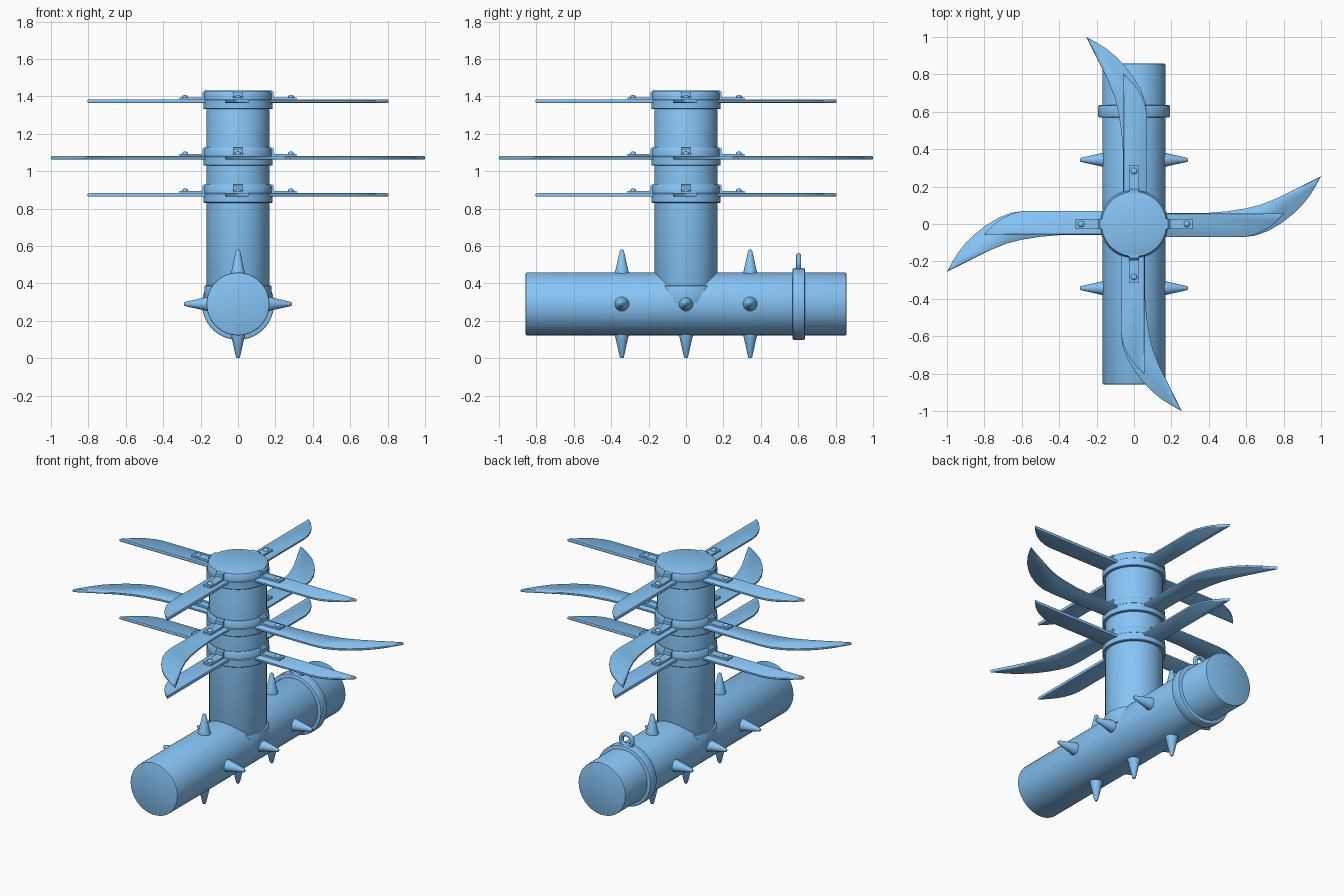
import bpy, bmesh, math
from math import pi
from mathutils import Matrix

if "Cube" in bpy.data.objects:
    bpy.data.objects.remove(bpy.data.objects["Cube"])

AXIS_Z = 0.290   # height of the horizontal tube axis
R = 0.168        # tube radius

# Blue finish shared by every part
blue = bpy.data.materials.new("blue_finish")
blue.diffuse_color = (0.24, 0.56, 0.93, 1)
blue.use_nodes = True
blue.node_tree.nodes["Principled BSDF"].inputs["Base Color"].default_value = blue.diffuse_color


def finish(name, bm, mat=Matrix(), angle=35):
    bmesh.ops.transform(bm, matrix=mat, verts=bm.verts)
    bmesh.ops.recalc_face_normals(bm, faces=bm.faces)
    me = bpy.data.meshes.new(name)
    bm.to_mesh(me)
    bm.free()
    me.materials.append(blue)
    ob = bpy.data.objects.new(name, me)
    bpy.context.collection.objects.link(ob)
    bpy.ops.object.select_all(action='DESELECT')
    ob.select_set(True)
    bpy.context.view_layer.objects.active = ob
    bpy.ops.object.shade_smooth_by_angle(angle=math.radians(angle))
    return ob


def lathe(name, profile, mat=Matrix(), seg=64):
    """Revolve (radius, height) points around local z and cap the ends."""
    bm = bmesh.new()
    rings = [[bm.verts.new((r * math.cos(2 * pi * i / seg), r * math.sin(2 * pi * i / seg), z))
              for i in range(seg)] for r, z in profile]
    for a, b in zip(rings, rings[1:]):
        for i in range(seg):
            j = (i + 1) % seg
            bm.faces.new((a[i], a[j], b[j], b[i]))
    bm.faces.new(rings[0])
    bm.faces.new(rings[-1])
    return finish(name, bm, mat)


def drum(name, r, z0, z1, mat=Matrix(), c=0.006):
    """Cylinder with softened rims."""
    return lathe(name, [(r - c, z0), (r - c * 0.3, z0 + c * 0.3), (r, z0 + c),
                        (r, z1 - c), (r - c * 0.3, z1 - c * 0.3), (r - c, z1)], mat)


def prism(outline, lo, hi):
    """Extrude an xy outline between two z values."""
    bm = bmesh.new()
    face = bm.faces.new([bm.verts.new((x, y, lo)) for x, y in outline])
    ext = bmesh.ops.extrude_face_region(bm, geom=[face])
    verts = [v for v in ext['geom'] if isinstance(v, bmesh.types.BMVert)]
    bmesh.ops.translate(bm, verts=verts, vec=(0, 0, hi - lo))
    bmesh.ops.recalc_face_normals(bm, faces=bm.faces)
    return bm


# Horizontal tube, upright post and junction collar
along_y = Matrix.Translation((0, 0, AXIS_Z)) @ Matrix.Rotation(-pi / 2, 4, 'X')
drum("base_tube", R, -0.857, 0.857, along_y)
drum("upright_post", R, AXIS_Z, 1.430, c=0.004)
drum("junction_collar", 0.180, 0.295, 0.388, c=0.004)

# Clamp band with hanging ring near the back end
drum("clamp_band", 0.192, 0.57, 0.635, along_y)
bpy.ops.mesh.primitive_torus_add(major_radius=0.039, minor_radius=0.014, major_segments=32,
                                 minor_segments=12, location=(0, 0.602, 0.508),
                                 rotation=(pi / 2, 0, 0))
hanging_ring = bpy.context.object
hanging_ring.name = "hanging_ring"
hanging_ring.data.materials.append(blue)
bpy.ops.object.shade_smooth_by_angle()

# Spikes around the base tube: 0 = up, then right, down, left
for k in range(4):
    for y in (-0.343, 0, 0.343):
        if k == 0 and y == 0:
            continue
        m = Matrix.Translation((0, y, AXIS_Z)) @ Matrix.Rotation(k * pi / 2, 4, 'Y')
        lathe("tube_spike", [(0.038, 0.14), (0.038, 0.168), (0.034, 0.18),
                             (0.011, 0.284), (0.006, 0.290)], m, 24)

# Blade outlines pointing along +x
long_blade = [(0.15, -0.069), (0.58, -0.070), (0.65, -0.062), (0.72, -0.036), (0.79, 0.006),
              (0.85, 0.053), (0.90, 0.102), (0.94, 0.152), (0.97, 0.200), (1.0, 0.255),
              (0.85, 0.180), (0.76, 0.136), (0.68, 0.104), (0.60, 0.084), (0.50, 0.068),
              (0.38, 0.058), (0.15, 0.058)]
short_blade = [(0.15, -0.069), (0.58, -0.070), (0.63, -0.062), (0.68, -0.043), (0.72, -0.020),
               (0.76, 0.012), (0.804, 0.057), (0.15, 0.057)]
# Bracket side profile as (outward, up) from the blade plane
bracket = [(0.155, 0.042), (0.155, 0.056), (0.183, 0.056), (0.191, 0.048), (0.191, 0.025),
           (0.197, 0.021), (0.314, 0.021), (0.314, 0.006), (0.178, 0.006), (0.178, 0.042)]
upright = Matrix.Rotation(pi / 2, 4, 'X')

# Three hub bands, each with four blades, brackets and rivets
for label, z, outline in (("top", 1.374, short_blade), ("middle", 1.071, long_blade),
                          ("lower", 0.873, short_blade)):
    lathe(label + "_hub_band", [(0.160, z - 0.042), (0.182, z - 0.042), (0.185, z - 0.039),
                                (0.185, z + 0.006), (0.180, z + 0.010), (0.180, z + 0.044),
                                (0.173, z + 0.055), (0.160, z + 0.055)])
    for k in range(4):
        m = Matrix.Translation((0, 0, z)) @ Matrix.Rotation(k * pi / 2, 4, 'Z')
        bm = prism(outline, -0.005, 0.005)
        flats = [f for f in bm.faces if abs(f.normal.z) > 0.9]
        for f in flats:
            bmesh.ops.inset_region(bm, faces=[f], thickness=0.005, depth=0.004,
                                   use_even_offset=False)
        finish(label + "_blade", bm, m, 45)
        finish(label + "_bracket", prism(bracket, -0.026, 0.026), m @ upright, 20)
        lathe(label + "_rivet", [(0.017, 0.012), (0.017, 0.024), (0.014, 0.029),
                                 (0.007, 0.033)], m @ Matrix.Translation((0.283, 0, 0)), 20)
